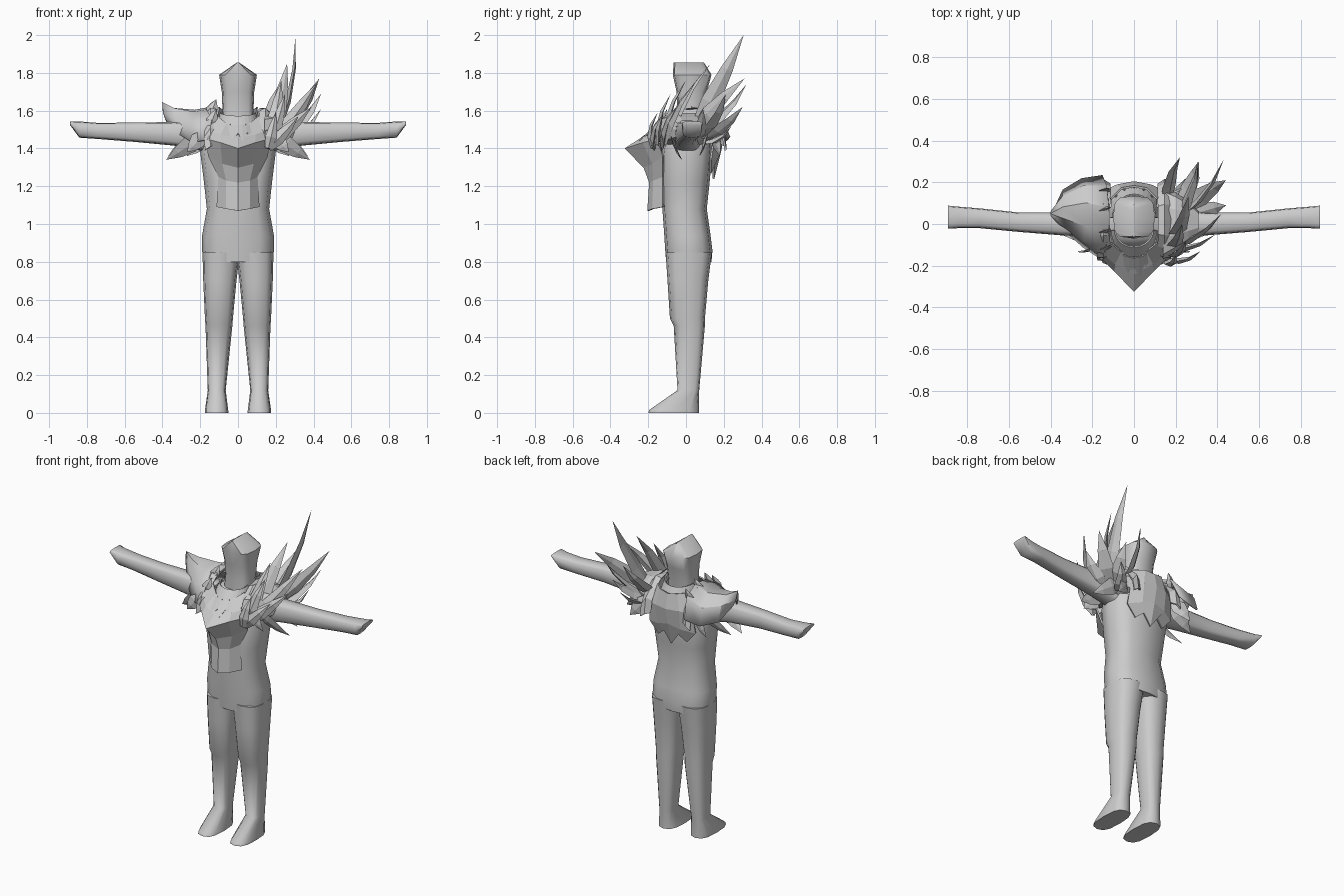
import bpy, bmesh, math
from mathutils import Vector

grey = bpy.data.materials.new("light_grey")
grey.diffuse_color = (0.6, 0.6, 0.6, 1)


def finish(name, bm, smooth=None, shell=0.0, mirror=False):
    bmesh.ops.remove_doubles(bm, verts=bm.verts, dist=0.0005)
    bmesh.ops.recalc_face_normals(bm, faces=bm.faces)
    me = bpy.data.meshes.new(name)
    bm.to_mesh(me)
    bm.free()
    ob = bpy.data.objects.new(name, me)
    bpy.context.collection.objects.link(ob)
    me.materials.append(grey)
    if shell:
        mod = ob.modifiers.new("Thickness", "SOLIDIFY")
        mod.thickness, mod.offset = shell, 0
    if mirror:
        ob.modifiers.new("Mirror", "MIRROR")
    if smooth:
        bpy.ops.object.select_all(action='DESELECT')
        bpy.context.view_layer.objects.active = ob
        ob.select_set(True)
        bpy.ops.object.shade_smooth_by_angle(angle=math.radians(smooth))
    return ob


def skin(bm, rows, closed=False):
    """Join rows of equal point count with quads."""
    vr = [[bm.verts.new(p) for p in r] for r in rows]
    n = len(rows[0])
    for a, b in zip(vr, vr[1:]):
        for i in range(n if closed else n - 1):
            j = (i + 1) % n
            bm.faces.new((a[i], a[j], b[j], b[i]))
    return vr


def loft(name, rings, axis="z", n=12, e=0.72, **kw):
    """Rings are (position, min a, max a, min b, max b) along an axis."""
    rows = []
    for pos, a0, a1, b0, b1 in rings:
        row = []
        for i in range(n):
            t = 2 * math.pi * i / n
            c, s = math.cos(t), math.sin(t)
            a = (a0 + a1) / 2 + (a1 - a0) / 2 * math.copysign(abs(c) ** e, c)
            b = (b0 + b1) / 2 + (b1 - b0) / 2 * math.copysign(abs(s) ** e, s)
            row.append((a, b, pos) if axis == "z" else (pos, a, b))
        rows.append(row)
    bm = bmesh.new()
    vr = skin(bm, rows, True)
    bm.faces.new(vr[0])
    bm.faces.new(vr[-1])
    return finish(name, bm, **kw)


def blade(bm, base, tip, width, bend=0.03, thick=0.014, centre=(0.15, 0.0, 1.42)):
    """Curved pointed blade with a diamond section, flat side facing outward."""
    base, tip = Vector(base), Vector(tip)
    d = (tip - base).normalized()
    out = (base + tip) / 2 - Vector(centre)
    out = (out - d * out.dot(d)).normalized()
    side = d.cross(out)
    rows = []
    for t, w in ((0, 0.6), (0.3, 1), (0.65, 0.65), (1, 0.0)):
        p = base.lerp(tip, t) + out * bend * math.sin(math.pi * t)
        s, o = side * width / 2 * w, out * thick * w
        rows.append([p + s, p + o, p - s, p - o])
    vr = [[bm.verts.new(p) for p in r] for r in rows[:-1]]
    end = bm.verts.new(tip)
    for a, b in zip(vr, vr[1:]):
        for i in range(4):
            j = (i + 1) % 4
            bm.faces.new((a[i], a[j], b[j], b[i]))
    for i in range(4):
        bm.faces.new((vr[-1][i], vr[-1][(i + 1) % 4], end))
    bm.faces.new(vr[0])


def half_plate(name, rows):
    """Symmetrical plate from rows running from centre line to side."""
    full = [[(-x, y, z) for x, y, z in reversed(r[1:])] + list(r) for r in rows]
    bm = bmesh.new()
    skin(bm, full)
    return finish(name, bm, shell=0.01)


def teeth(name, top, bottom, sign, count=8):
    """Jagged collar strip; top and bottom are (half width, y depth, z)."""
    bm = bmesh.new()
    rows = [[], []]
    for i in range(2 * count + 1):
        t = math.pi * i / (2 * count)
        c, s = math.cos(t), math.sin(t)
        k = 1 if i % 2 else 0.45
        a = Vector((top[0] * c, sign * (0.03 + top[1] * s), top[2] - 0.02 * s))
        b = Vector((bottom[0] * c, sign * (0.03 + bottom[1] * s), bottom[2] - 0.02 * s))
        rows[0].append(a)
        rows[1].append(a.lerp(b, k))
    skin(bm, rows)
    return finish(name, bm, shell=0.008)


# Body
loft("torso", [(0.80, -0.185, 0.185, -0.105, 0.135), (0.86, -0.19, 0.19, -0.11, 0.14),
               (0.94, -0.19, 0.19, -0.115, 0.13), (1.08, -0.165, 0.165, -0.125, 0.11),
               (1.22, -0.18, 0.18, -0.13, 0.125), (1.38, -0.20, 0.20, -0.13, 0.14),
               (1.48, -0.185, 0.185, -0.11, 0.13), (1.54, -0.12, 0.12, -0.07, 0.1)], smooth=60)
loft("leg", [(0, 0.05, 0.175, -0.2, 0.07), (0.015, 0.052, 0.175, -0.195, 0.07),
             (0.12, 0.065, 0.16, -0.045, 0.07), (0.46, 0.03, 0.172, -0.065, 0.1),
             (0.50, 0.027, 0.175, -0.085, 0.1), (0.70, 0.008, 0.184, -0.098, 0.118),
             (0.85, -0.01, 0.188, -0.108, 0.137)], smooth=60, mirror=True)
loft("arm", [(0.14, -0.06, 0.08, 1.37, 1.53), (0.22, -0.06, 0.07, 1.395, 1.54),
             (0.34, -0.055, 0.055, 1.415, 1.54), (0.55, -0.038, 0.055, 1.435, 1.537),
             (0.74, -0.02, 0.075, 1.45, 1.535), (0.84, -0.02, 0.083, 1.457, 1.543),
             (0.89, -0.022, 0.088, 1.525, 1.543)], axis="x", e=0.6, smooth=50, mirror=True)
loft("head", [(1.46, -0.09, 0.09, -0.05, 0.08), (1.60, -0.082, 0.082, -0.045, 0.095),
              (1.70, -0.086, 0.086, -0.05, 0.11), (1.79, -0.1, 0.1, -0.07, 0.135),
              (1.855, -0.006, 0.006, -0.065, 0.095)], e=0.6, smooth=50)

# Chest and back armour
half_plate("breastplate", [
    [(0, -.15, 1.50), (.06, -.13, 1.53), (.11, -.09, 1.57)],
    [(0, -.24, 1.45), (.09, -.19, 1.47), (.16, -.13, 1.50)],
    [(0, -.32, 1.40), (.09, -.225, 1.43), (.165, -.15, 1.45)],
    [(0, -.22, 1.30), (.08, -.175, 1.32), (.155, -.12, 1.36)],
    [(0, -.19, 1.22), (.06, -.17, 1.23), (.10, -.12, 1.25)],
    [(0, -.20, 1.07), (.06, -.175, 1.08), (.11, -.12, 1.09)]])
half_plate("back_plate", [
    [(0, .18, 1.57), (.06, .17, 1.58), (.11, .12, 1.58)],
    [(0, .20, 1.48), (.08, .185, 1.48), (.15, .15, 1.47)],
    [(0, .18, 1.38), (.08, .17, 1.36), (.16, .13, 1.34)],
    [(0, .145, 1.24), (.05, .145, 1.31), (.10, .13, 1.27)]])

# Jagged collars
teeth("front_collar_upper", (0.09, 0.08, 1.59), (0.12, 0.17, 1.49), -1)
teeth("front_collar_lower", (0.11, 0.13, 1.54), (0.14, 0.23, 1.45), -1)
teeth("back_collar", (0.10, 0.11, 1.62), (0.13, 0.17, 1.50), 1)

# Arched straps over the shoulders
bm = bmesh.new()
rows = []
for i in range(9):
    t = math.pi * i / 8
    y, z = 0.02 - 0.19 * math.cos(t), 1.41 + 0.19 * math.sin(t)
    rows.append([(0.115, y * 0.9, z + 0.01), (0.145, y, z + 0.025 * (i % 2)), (0.175, y, z - 0.02)])
skin(bm, rows)
finish("shoulder_strap", bm, shell=0.01, mirror=True)

# Hanging flaps under both shoulders
bm = bmesh.new()
for base, tip, w in (((.20, -.07, 1.46), (.38, -.02, 1.34), .10),
                     ((.19, -.11, 1.47), (.27, -.13, 1.38), .09),
                     ((.20, .10, 1.47), (.37, .07, 1.36), .10),
                     ((.18, .14, 1.47), (.27, .18, 1.36), .10)):
    blade(bm, base, tip, w, 0.01, 0.008, (0.2, 0.02, 1.5))
finish("arm_flaps", bm, mirror=True)

# Smooth pointed shoulder guard
bm = bmesh.new()
skin(bm, [
    [(-.15, -.17, 1.45), (-.14, -.13, 1.55), (-.12, -.04, 1.61),
     (-.12, .08, 1.62), (-.13, .18, 1.58), (-.15, .23, 1.46)],
    [(-.24, -.11, 1.43), (-.24, -.08, 1.53), (-.23, -.01, 1.59),
     (-.23, .10, 1.60), (-.24, .18, 1.54), (-.25, .215, 1.44)],
    [(-.32, -.04, 1.48), (-.33, -.01, 1.55), (-.34, .03, 1.61),
     (-.34, .08, 1.61), (-.34, .13, 1.56), (-.34, .16, 1.47)],
    [(-.38, .03, 1.55), (-.395, .04, 1.59), (-.40, .05, 1.64),
     (-.40, .05, 1.64), (-.395, .06, 1.59), (-.38, .07, 1.55)]])
finish("pointed_shoulder_guard", bm, smooth=30, shell=0.01)

# Small barbs along the inner edge of the pointed guard
bm = bmesh.new()
for y, z, h in ((-.12, 1.52, .09), (-.04, 1.57, .09), (.06, 1.58, .08), (.15, 1.55, .08)):
    blade(bm, (-.15, y, z), (-.115, y + .02, z + h), .06, 0.005, 0.01, (-0.2, 0, 1.45))
finish("guard_barbs", bm)

# Spiked shoulder: domed base with a fan of blades
loft("spiked_shoulder_base", [(0.14, -.17, .18, 1.41, 1.58), (0.20, -.13, .15, 1.42, 1.59),
                              (0.26, -.09, .11, 1.43, 1.57), (0.31, -.05, .06, 1.45, 1.55)],
     axis="x", n=10)
bm = bmesh.new()
for base, tip, w in (((.22, .05, 1.50), (.305, .305, 2.0), .10),
                     ((.24, .05, 1.50), (.43, .31, 1.77), .09),
                     ((.25, .08, 1.46), (.44, .21, 1.69), .09),
                     ((.26, .04, 1.44), (.44, .09, 1.61), .09),
                     ((.16, .10, 1.50), (.22, .32, 1.74), .08),
                     ((.17, -.12, 1.42), (.39, -.05, 1.62), .08),
                     ((.16, -.17, 1.40), (.32, -.13, 1.57), .07),
                     ((.18, -.08, 1.46), (.26, .13, 1.85), .09),
                     ((.17, -.12, 1.44), (.23, .00, 1.76), .08),
                     ((.17, -.15, 1.42), (.25, -.08, 1.69), .07),
                     ((.16, -.18, 1.40), (.20, -.15, 1.59), .06),
                     ((.22, .10, 1.46), (.31, .30, 1.62), .09),
                     ((.20, .10, 1.43), (.30, .24, 1.52), .08),
                     ((.19, -.11, 1.43), (.42, .05, 1.75), .08)):
    blade(bm, base, tip, w, 0.025)
finish("shoulder_spikes", bm)
